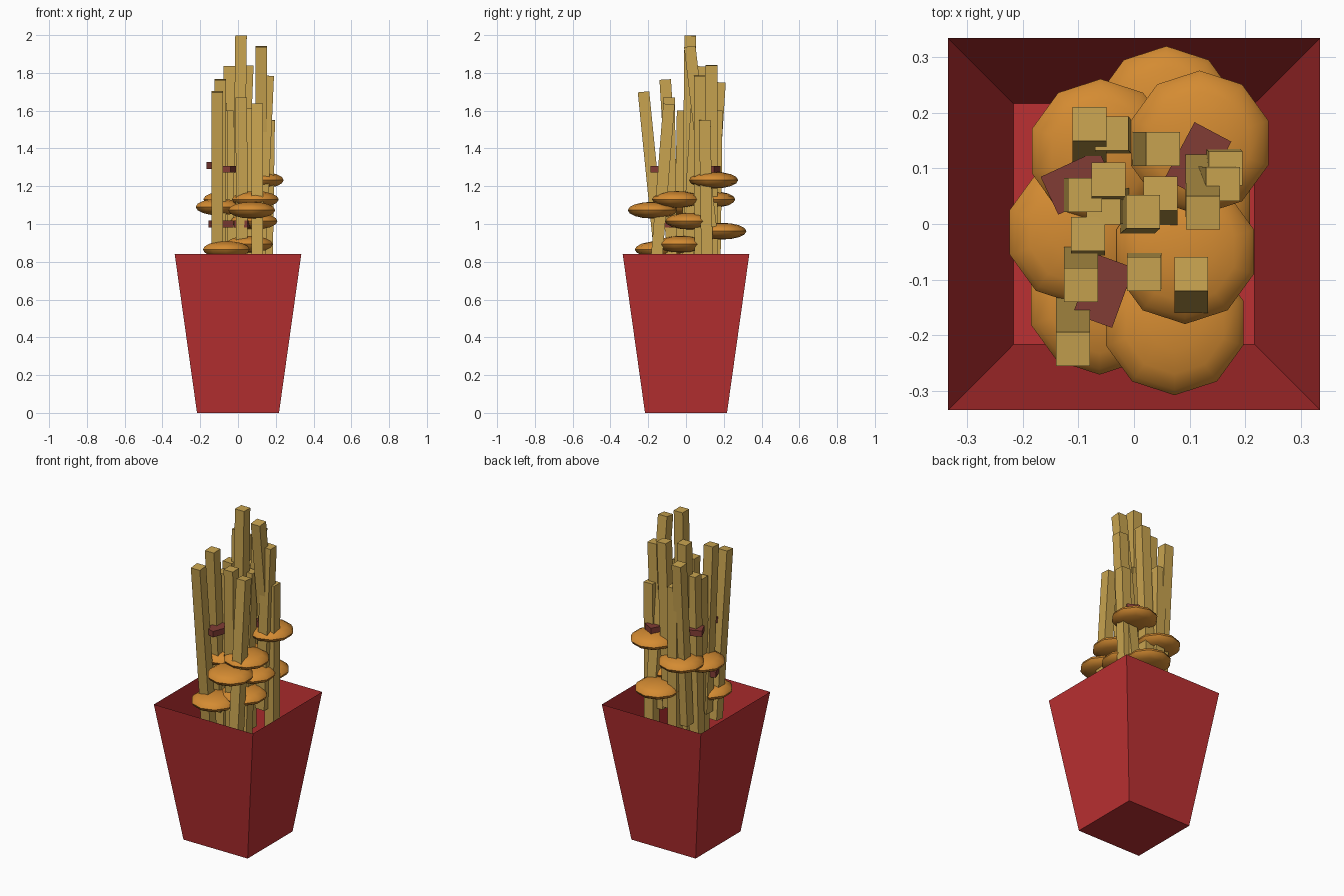
import bpy, bmesh, math
from mathutils import Vector, Matrix

cube = bpy.data.objects.get("Cube")
if cube:
    bpy.data.objects.remove(cube, do_unlink=True)


def material(name, rgb):
    m = bpy.data.materials.new(name)
    m.use_nodes = True
    m.diffuse_color = (*rgb, 1)
    m.node_tree.nodes["Principled BSDF"].inputs["Base Color"].default_value = (*rgb, 1)
    return m


RED = material("box_red", (0.50, 0.03, 0.032))
GOLD = material("fry_gold", (0.58, 0.37, 0.08))
ORANGE = material("slice_orange", (0.66, 0.26, 0.032))
MAROON = material("chunk_maroon", (0.22, 0.045, 0.035))


def finish(name, bm, mat, matrix=Matrix()):
    mesh = bpy.data.meshes.new(name)
    bm.to_mesh(mesh)
    bm.free()
    mesh.materials.append(mat)
    ob = bpy.data.objects.new(name, mesh)
    ob.matrix_world = matrix
    bpy.context.collection.objects.link(ob)
    return ob


# Open tapered box with thin walls
bm = bmesh.new()
rings = []
for half, z in ((0.217, 0), (0.335, 0.84)):
    rings.append([bm.verts.new((sx * half, sy * half, z))
                  for sx, sy in ((-1, -1), (1, -1), (1, 1), (-1, 1))])
low, high = rings
bm.faces.new(low[::-1])
for i in range(4):
    j = (i + 1) % 4
    bm.faces.new((low[i], low[j], high[j], high[i]))
finish("box", bm, RED)


# Square sticks, each leaning from a lower end to its top
def fry(i, top, low_xy, length=1.0, width=0.061):
    end = Vector(top)
    start = Vector((*low_xy, top[2] - length))
    axis = end - start
    bm = bmesh.new()
    bmesh.ops.create_cube(bm, size=1)
    bmesh.ops.scale(bm, vec=(width, width, axis.length), verts=bm.verts)
    turn = Vector((0, 0, 1)).rotation_difference(axis).to_matrix().to_4x4()
    finish(f"fry_{i}", bm, GOLD, Matrix.Translation((start + end) / 2) @ turn)


fries = [
    ((-0.11, -0.225, 1.70), (-0.11, -0.125)),
    ((-0.095, -0.11, 1.765), (-0.095, -0.05)),
    ((0.018, -0.09, 1.67), (0.02, -0.075)),
    ((0.103, -0.09, 1.635), (0.103, -0.17)),
    ((-0.08, 0.18, 1.75), (-0.08, 0.115)),
    ((-0.04, 0.163, 1.60), (-0.03, 0.15)),
    ((0.052, 0.135, 1.84), (0.012, 0.135)),
    ((0.124, 0.02, 1.94), (0.122, 0.137)),
    ((0.16, 0.072, 1.785), (0.115, 0.075)),
    ((0.165, 0.10, 1.55), (0.15, 0.115)),
    ((-0.046, 0.08, 1.835), (-0.046, 0.062)),
    ((0.016, 0.022, 1.997), (0.005, 0.012)),
    ((0.048, 0.055, 1.61), (0.048, -0.005)),
    ((-0.083, -0.018, 1.60), (-0.083, -0.035)),
    ((-0.088, 0.052, 1.64), (-0.112, 0.052)),
    ((-0.055, 0.03, 1.60), (-0.02, 0.04)),
]
for i, (top, low_xy) in enumerate(fries, 1):
    fry(i, top, low_xy)

# Flattened round slices with ten sides
slices = [
    (0.118, 0.146, 1.232), (0.092, -0.05, 1.13), (-0.10, -0.015, 1.09),
    (0.073, -0.178, 1.073), (-0.06, 0.131, 1.13), (0.058, 0.19, 0.962),
    (0.085, 0.02, 1.015), (0.06, -0.025, 0.893), (-0.062, -0.141, 0.865),
]
for i, place in enumerate(slices, 1):
    bm = bmesh.new()
    bmesh.ops.create_uvsphere(bm, u_segments=10, v_segments=8, radius=0.13)
    bmesh.ops.scale(bm, vec=(1, 1, 0.34), verts=bm.verts)
    ob = finish(f"slice_{i}", bm, ORANGE, Matrix.Translation(place))
    bpy.ops.object.select_all(action='DESELECT')
    ob.select_set(True)
    bpy.context.view_layer.objects.active = ob
    bpy.ops.object.shade_smooth_by_angle(angle=math.radians(38))

# Small flat chunks turned at odd angles
chunks = [
    ((-0.10, 0.075, 1.31), 25), ((-0.055, -0.12, 1.29), 70),
    ((0.115, 0.115, 1.29), 62), ((-0.09, -0.08, 1.0), 20), ((0.03, -0.05, 1.0), 75),
]
for i, (place, angle) in enumerate(chunks, 1):
    bm = bmesh.new()
    bmesh.ops.create_cube(bm, size=1)
    bmesh.ops.scale(bm, vec=(0.115, 0.075, 0.036), verts=bm.verts)
    finish(f"chunk_{i}", bm, MAROON,
           Matrix.Translation(place) @ Matrix.Rotation(math.radians(angle), 4, 'Z'))
